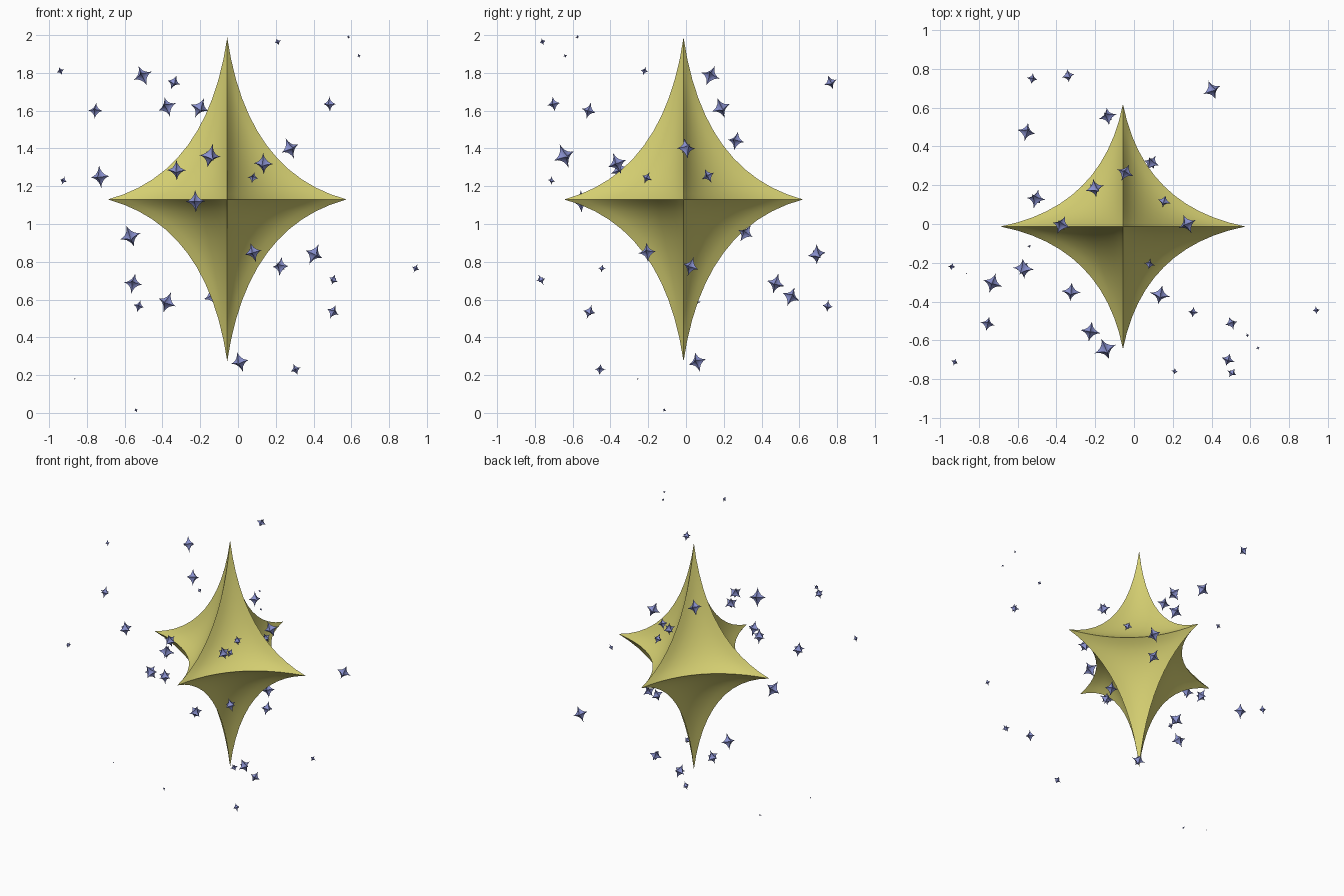
import bpy, bmesh, random
from itertools import product
from mathutils import Euler

if "Cube" in bpy.data.objects:
    bpy.data.objects.remove(bpy.data.objects["Cube"])

random.seed(4)


def material(name, rgb):
    m = bpy.data.materials.new(name)
    m.diffuse_color = (*rgb, 1)
    m.use_nodes = True
    m.node_tree.nodes["Principled BSDF"].inputs["Base Color"].default_value = m.diffuse_color
    return m


yellow = material("soft_yellow", (0.66, 0.62, 0.165))
blue = material("periwinkle_blue", (0.25, 0.28, 0.62))


def bend(t):
    """Pull the flat octahedron inward so its edges become concave curves."""
    return 0.67 * t * t + 0.33 * t


def spike_star(name, n, radii, location, rotation, mat):
    """Six-pointed star: eight concave triangular patches with sharp ridges."""
    bm = bmesh.new()
    for signs in product((-1, 1), repeat=3):
        grid = {}
        for i in range(n + 1):
            for j in range(n + 1 - i):
                b = (i / n, j / n, (n - i - j) / n)
                grid[i, j] = bm.verts.new([s * r * bend(t) for s, r, t in zip(signs, radii, b)])
        flip = signs[0] * signs[1] * signs[2] < 0
        for i in range(n):
            for j in range(n - i):
                tris = [[(i, j), (i + 1, j), (i, j + 1)]]
                if i + j < n - 1:
                    tris.append([(i + 1, j), (i + 1, j + 1), (i, j + 1)])
                for tri in tris:
                    vs = [grid[k] for k in tri]
                    bm.faces.new(vs[::-1] if flip else vs)
    bmesh.ops.remove_doubles(bm, verts=bm.verts, dist=min(radii) * 1e-4)
    for f in bm.faces:
        f.smooth = True
    # ridges lie in the three mirror planes
    eps = min(radii) * 1e-3
    for e in bm.edges:
        if any(all(abs(v.co[a]) < eps for v in e.verts) for a in range(3)):
            e.smooth = False
    mesh = bpy.data.meshes.new(name)
    bm.to_mesh(mesh)
    bm.free()
    mesh.materials.append(mat)
    ob = bpy.data.objects.new(name, mesh)
    ob.location = location
    ob.rotation_euler = rotation
    bpy.context.collection.objects.link(ob)
    return ob


# Large central star
spike_star("large_star", 12, (0.632, 0.632, 0.857), (-0.057, -0.013, 1.13), (0, 0, 0), yellow)

# Small stars scattered around it: x, y, z, radius
SPARKS = [
    (-.94, -.22, 1.81, .02), (-.505, .13, 1.785, .05), (-.34, .765, 1.75, .035),
    (-.755, -.515, 1.6, .037), (-.375, -.005, 1.62, .05), (-.203, .185, 1.615, .05),
    (.21, -.76, 1.965, .017), (.585, -.575, 1.99, .01), (.64, -.64, 1.89, .01),
    (.485, -.7, 1.635, .034), (.275, 0, 1.4, .05), (.135, -.365, 1.32, .05),
    (-.148, -.645, 1.36, .057), (-.325, -.35, 1.285, .048), (-.73, -.305, 1.25, .05),
    (-.925, -.712, 1.23, .02), (.08, -.207, 1.245, .028), (-.225, -.555, 1.12, .05),
    (-.57, -.23, .935, .055), (-.555, .475, .685, .047), (-.525, .75, .565, .028),
    (-.375, .03, .585, .05), (-.135, .555, .615, .047), (.08, -.205, .85, .045),
    (.225, .025, .775, .045), (.402, .692, .84, .05), (.505, -.768, .705, .027),
    (.502, -.512, .535, .035), (.94, -.445, .765, .02), (.01, .06, .27, .047),
    (.305, -.455, .23, .027), (-.865, -.255, .18, .005), (-.54, -.115, .015, .01),
    (-.045, .265, 1.44, .045), (.155, .117, 1.255, .035), (.09, .315, .95, .045),
]
for k, (x, y, z, r) in enumerate(SPARKS):
    rot = Euler([random.uniform(-0.5, 0.5) for _ in range(3)])
    spike_star(f"small_star_{k + 1}", 5, (r * 1.05, r * 1.05, r * 1.2), (x, y, z), rot, blue)
